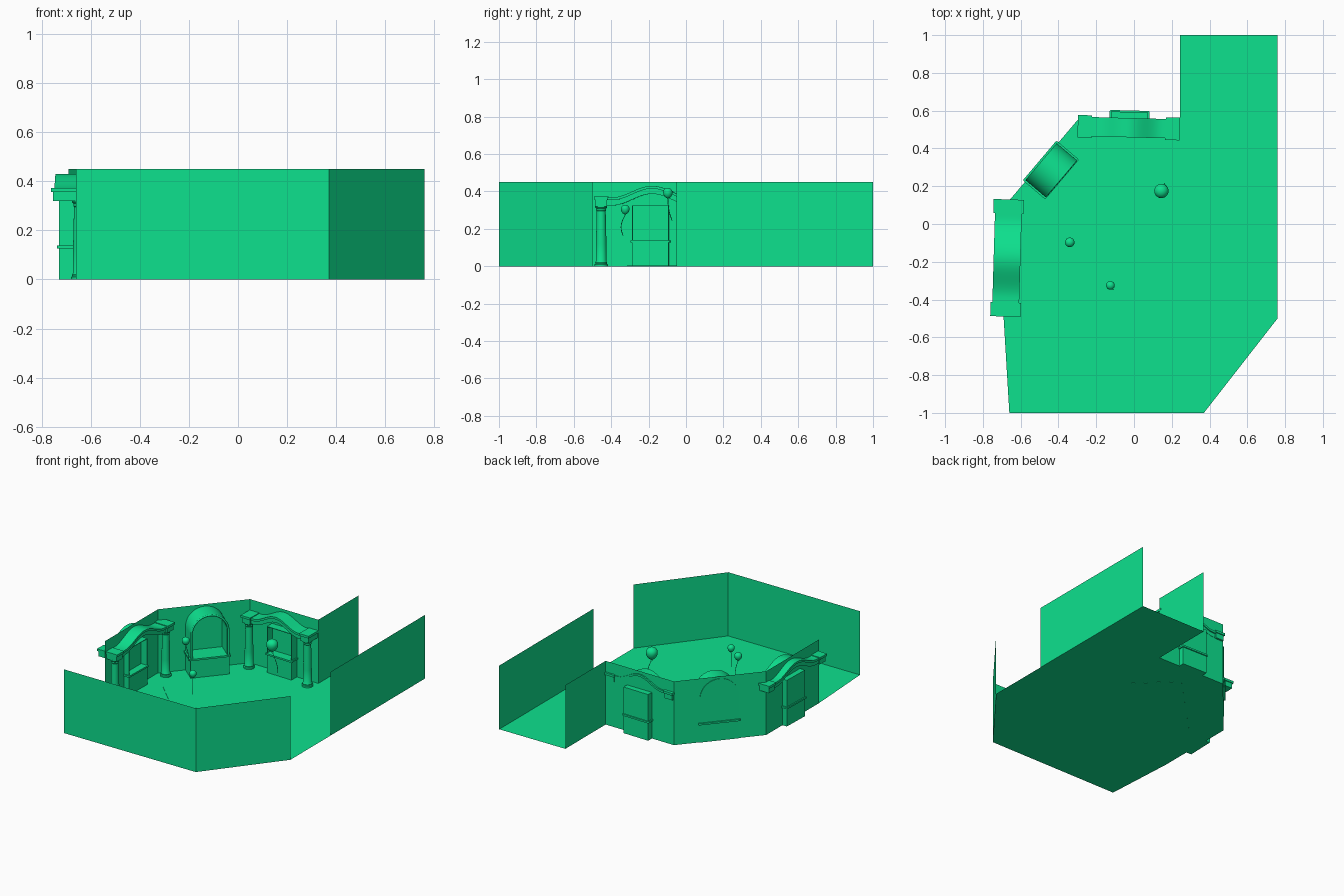
import bpy, bmesh, math
from mathutils import Matrix, Vector

if "Cube" in bpy.data.objects:
    bpy.data.objects.remove(bpy.data.objects["Cube"])

H = 0.45  # wall height
green = bpy.data.materials.new("green")
green.diffuse_color = (0.004, 0.75, 0.27, 1)
green.use_nodes = True
green.node_tree.nodes["Principled BSDF"].inputs["Base Color"].default_value = green.diffuse_color


def finish(name, bm, M=Matrix(), smooth=True):
    bmesh.ops.recalc_face_normals(bm, faces=bm.faces)
    me = bpy.data.meshes.new(name)
    bm.to_mesh(me)
    bm.free()
    me.transform(M)
    me.materials.append(green)
    if smooth:
        me.shade_smooth()
        me.set_sharp_from_angle(angle=math.radians(35))
    ob = bpy.data.objects.new(name, me)
    bpy.context.collection.objects.link(ob)
    return ob


def prism(name, pts, y0, y1, M):
    """Extrude an x-z outline from y0 to y1."""
    bm = bmesh.new()
    f = bm.faces.new([bm.verts.new((x, y0, z)) for x, z in pts])
    r = bmesh.ops.extrude_face_region(bm, geom=[f])
    for v in r["geom"]:
        if isinstance(v, bmesh.types.BMVert):
            v.co.y = y1
    return finish(name, bm, M)


def box(name, x0, x1, y0, y1, z0, z1, M, round_corners=0):
    ob = prism(name, [(x0, z0), (x1, z0), (x1, z1), (x0, z1)], y0, y1, M)
    if round_corners:
        bm = bmesh.new()
        bm.from_mesh(ob.data)
        ed = [e for e in bm.edges if abs(e.verts[0].co.z - e.verts[1].co.z) > 1e-4]
        bmesh.ops.bevel(bm, geom=ed, offset=round_corners, segments=4,
                        profile=0.5, affect='EDGES')
        bm.to_mesh(ob.data)
        bm.free()
    return ob


def lathe(name, prof, M, n=24):
    bm = bmesh.new()
    vs = [bm.verts.new((r, 0, z)) for r, z in prof]
    es = [bm.edges.new(p) for p in zip(vs, vs[1:])]
    bmesh.ops.spin(bm, geom=vs + es, cent=(0, 0, 0), axis=(0, 0, 1),
                   angle=2 * math.pi, steps=n)
    bmesh.ops.remove_doubles(bm, verts=bm.verts, dist=1e-5)
    return finish(name, bm, M)


def tube(name, pts, r, M=Matrix()):
    cu = bpy.data.curves.new(name, 'CURVE')
    cu.dimensions = '3D'
    cu.bevel_depth, cu.bevel_resolution, cu.use_fill_caps = r, 2, True
    cu.materials.append(green)
    sp = cu.splines.new('POLY')
    sp.points.add(len(pts) - 1)
    for p, c in zip(sp.points, pts):
        p.co = (*(M @ Vector(c)), 1)
    ob = bpy.data.objects.new(name, cu)
    bpy.context.collection.objects.link(ob)
    bpy.ops.object.select_all(action='DESELECT')
    ob.select_set(True)
    bpy.context.view_layer.objects.active = ob
    bpy.ops.object.convert(target='MESH')
    return ob


def place(x, y, deg):
    return Matrix.Translation((x, y, 0)) @ Matrix.Rotation(math.radians(deg), 4, 'Z')


# Floor and open-sided walls
plan = [(.243, 1), (.76, 1), (.76, -.5), (.37, -1), (-.66, -1), (-.69, -.5),
        (-.69, .09), (-.295, .555), (.243, .55)]
bm = bmesh.new()
bm.faces.new([bm.verts.new((x, y, 0)) for x, y in plan])
finish("floor", bm, smooth=False)


def wall(name, path):
    bm = bmesh.new()
    cols = [[bm.verts.new((x, y, z)) for z in (0, H)] for x, y in path]
    for a, b in zip(cols, cols[1:]):
        bm.faces.new((a[0], b[0], b[1], a[1]))
    finish(name, bm, smooth=False)


wall("right_wall", [(.76, 1), (.76, -.05)])
wall("front_wall", plan[2:5])
wall("back_wall", plan[5:] + plan[:1])

# Rug
box("rug", -.335, .335, -.175, .175, -.001, .003, place(-.175, .045, 45.5))

column = [(0, 0), (.036, 0), (.036, .01), (.031, .014), (.032, .02), (.028, .026),
          (.028, .12), (.024, .295), (.027, .299), (.027, .304), (.025, .307),
          (.032, .315), (.032, .322), (0, .322)]


def counter(tag, w, y0, y1, M, lip, cx=0):
    """Closed lower counter with an overhanging ledge."""
    box(tag + "_counter", cx - w, cx + w, y0, y1, 0, .126, M)
    box(tag + "_ledge", cx - w - lip, cx + w + lip, y0 - lip, y1 + lip, .126, .138, M, .008)


def booth(tag, M, half, y0, y1, col_y, by0, by1, cx):
    """Booth with two columns, a bowed entablature and a serving window."""
    bw = .075
    inner = half - bw
    for s, side in ((-1, "left"), (1, "right")):
        c = s * (half - bw / 2)
        lathe(f"{tag}_{side}_column", column, M @ Matrix.Translation((c, col_y, 0)))
        box(f"{tag}_{side}_block", c - .031, c + .031, y0 + .008, y1 - .008, .32, .357, M)
        box(f"{tag}_{side}_block_cap", c - bw / 2, c + bw / 2, y0, y1, .357, .373, M)
    ts = [-1 + i / 16 for i in range(33)]

    def rise(t):
        return .031 * (1 + math.cos(math.pi * min(1, abs(t) * 1.12)))

    for part, za, zb, ins in (("fascia", .325, .353, .018), ("cornice", .353, .368, .009)):
        w = inner + .006
        out = [(t * w, za + rise(t)) for t in ts] + [(t * w, zb + rise(t)) for t in reversed(ts)]
        prism(f"{tag}_{part}", out, y0 + ins, y1 - ins, M)
    # serving window: counter below, hollow surround above
    w, th = .098, .004
    counter(tag, w, by0, by1, M, .008, cx)
    for s in (-1, 1):
        xs = sorted((cx + s * w, cx + s * (w - th)))
        box(f"{tag}_window_side", *xs, by0, by1, .138, .326, M)
    box(tag + "_window_top", cx - w, cx + w, by0, by1, .326 - th, .326, M)
    box(tag + "_window_back", cx - w, cx + w, by1 - .006, by1, .138, .326 - th, M)


booth("back_booth", place(-.028, .51, -1.5), .27, -.06, .06, -.02, -.015, .083, .003)
booth("left_booth", place(-.672, -.18, 88.3), .31, -.08, .08, -.036, -.025, .055, -.01)

# Arched booth on the angled wall
M = place(-.44, .286, 49.7)
R, CZ = .128, .308
counter("arch_booth", R, -.068, .068, M, .01)


def arc(r, y=None):
    a = [math.pi * i / 28 for i in range(29)]
    p = [(r, .138)] + [(r * math.cos(t), CZ + r * math.sin(t)) for t in a] + [(-r, .138)]
    return p if y is None else [(x, y, z) for x, z in p]


prism("arch_shell", arc(R) + arc(R - .014)[::-1], -.068, .068, M)
prism("arch_back_panel", arc(R - .012), .06, .068, M)
tube("arch_front_rim", arc(R - .006, -.068), .007, M)

# Balloons with knots and gently curling strings
for x, y, z, r, L, bend in [(.145, .175, .39, .038, .16, .04), (-.34, -.097, .393, .025, .115, .022),
                            (-.125, -.325, .305, .023, .11, -.022)]:
    prof = []
    for k in range(17):
        a = -math.pi / 2 + math.pi * k / 16
        s = math.sin(a)
        prof.append((r * math.cos(a) * (1 + .08 * s), r * s * (1.2 if s < 0 else 1.02)))
    T = Matrix.Translation((x, y, z))
    lathe("balloon", prof, T)
    lathe("balloon_knot", [(0, -1.15 * r), (.22 * r, -1.4 * r), (0, -1.35 * r)], T, 12)
    ts = [k / 14 for k in range(15)]
    tube("balloon_string", [(x + abs(bend) * .7 * math.sin(2.6 * t),
                             y + bend * (t * t if bend > 0 else math.sin(2.6 * t)),
                             z - 1.3 * r - L * t) for t in ts], .002)
